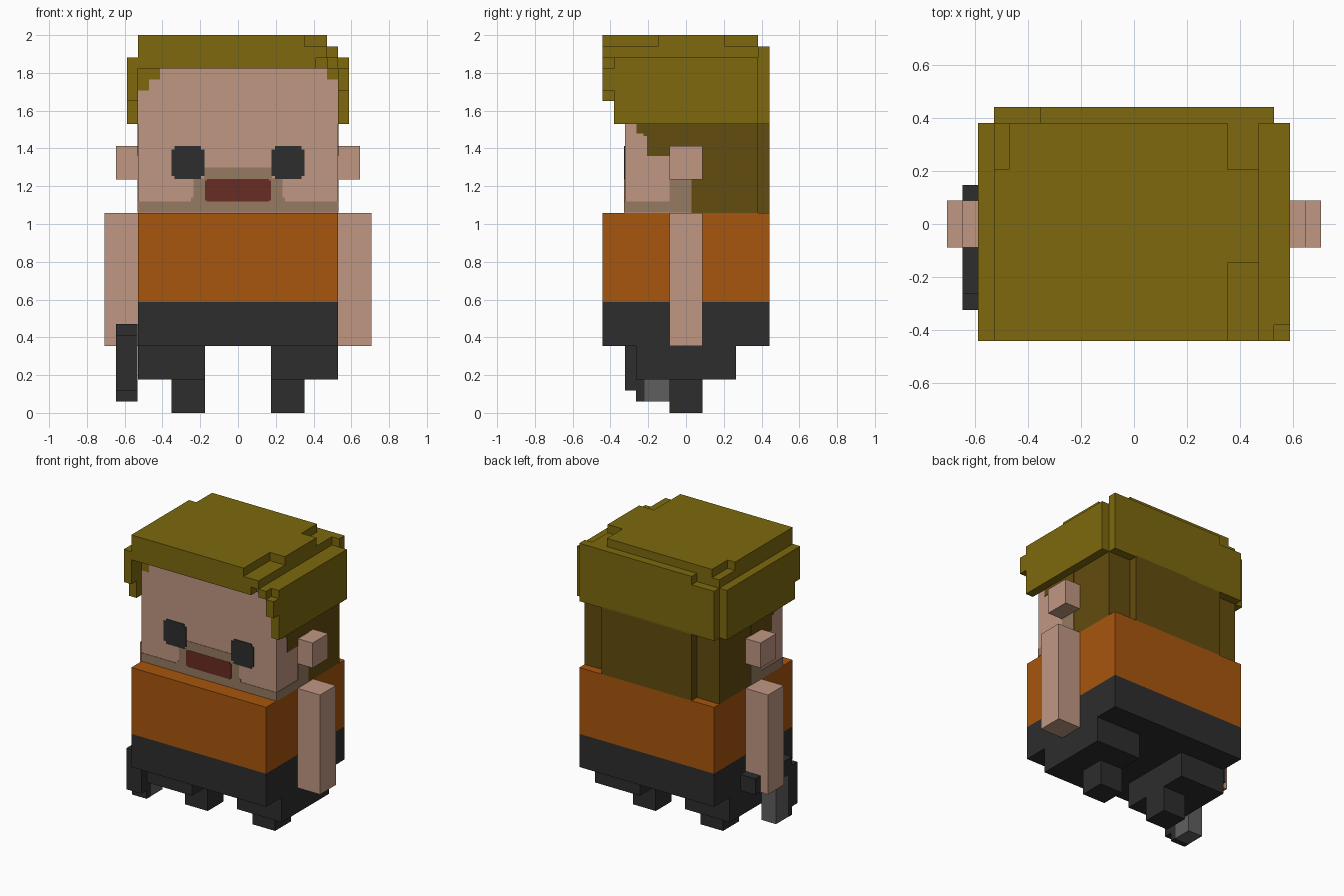
import bpy, bmesh

cube = bpy.data.objects.get("Cube")
if cube:
    bpy.data.objects.remove(cube, do_unlink=True)


def material(name, rgb):
    lin = [((c / 255 + 0.055) / 1.055) ** 2.4 if c > 10 else c / 255 / 12.92 for c in rgb]
    m = bpy.data.materials.new(name)
    m.use_nodes = True
    m.diffuse_color = (*lin, 1)
    bsdf = m.node_tree.nodes["Principled BSDF"]
    bsdf.inputs["Base Color"].default_value = (*lin, 1)
    bsdf.inputs["Roughness"].default_value = 0.9
    return m


skin = material("skin", (192, 151, 130))
olive = material("olive hair", (125, 105, 13))
dark_hair = material("shaded hair", (98, 76, 14))
orange = material("orange shirt", (168, 86, 13))
black = material("charcoal", (45, 45, 45))
stubble_mat = material("stubble", (150, 122, 97))
mouth_mat = material("mouth red", (105, 44, 35))
steel = material("grey metal", (95, 95, 95))


def boxes(name, mat, *spans):
    """One object from boxes, each given as (x0, x1, y0, y1, z0, z1)."""
    bm = bmesh.new()
    for x0, x1, y0, y1, z0, z1 in spans:
        for v in bmesh.ops.create_cube(bm, size=1)["verts"]:
            v.co = (x0 if v.co.x < 0 else x1,
                    y0 if v.co.y < 0 else y1,
                    z0 if v.co.z < 0 else z1)
    me = bpy.data.meshes.new(name)
    bm.to_mesh(me)
    bm.free()
    me.materials.append(mat)
    ob = bpy.data.objects.new(name, me)
    bpy.context.collection.objects.link(ob)
    return ob


def pair(name, mat, *spans):
    """The same boxes on the left (+x) and mirrored on the right."""
    boxes("left_" + name, mat, *spans)
    boxes("right_" + name, mat, *[(-b, -a, *rest) for a, b, *rest in spans])


def face_plate(name, mat, depth, *rects):
    """Thin plates on the face, each given as (x0, x1, z0, z1)."""
    return boxes(name, mat, *[(a, b, -0.324 - depth, -0.32, c, d) for a, b, c, d in rects])


# Legs, trousers, shirt and arms
pair("foot", black, (.176, .353, -.088, .088, 0, .176))
pair("thigh", black, (.176, .529, -.265, .265, .176, .36))
boxes("trousers", black, (-.529, .529, -.441, .441, .353, .588))
boxes("shirt", orange, (-.529, .529, -.441, .441, .588, 1.059))
pair("arm", skin, (.529, .706, -.088, .088, .353, 1.059))

# Head, with the back half covered by cropped hair
boxes("head", skin, (-.529, .529, -.324, .029, 1.059, 1.84))
boxes("back_hair", dark_hair,
      (-.529, .529, .029, .382, 1.059, 1.84),
      (-.353, .353, .382, .441, 1.059, 1.54))
pair("ear", skin, (.529, .647, -.088, .088, 1.235, 1.412))
pair("sideburn", dark_hair,
     (.525, .532, -.206, .03, 1.36, 1.54),
     (.525, .532, -.225, .03, 1.465, 1.54),
     (.525, .532, -.262, .03, 1.48, 1.54))
pair("jaw_stubble", stubble_mat,
     (.525, .532, -.327, .03, 1.06, 1.12),
     (.525, .532, -.088, .03, 1.10, 1.24))

# Painted face
face_plate("stubble", stubble_mat, .003,
           (-.529, .529, 1.06, 1.12), (-.25, .25, 1.12, 1.14),
           (-.235, .235, 1.12, 1.24), (-.18, .18, 1.235, 1.30))
face_plate("mouth", mouth_mat, .005, (-.176, .176, 1.125, 1.23), (-.165, .165, 1.118, 1.237))
for side, s in (("left", 1), ("right", -1)):
    cx = s * .265
    face_plate(side + "_eye", black, .005,
               (cx - .088, cx + .088, 1.255, 1.395),
               (cx - .07, cx + .07, 1.237, 1.412))
face_plate("hairline", olive, .004,
           (-.529, -.471, 1.706, 1.84), (-.48, -.412, 1.765, 1.84), (.471, .529, 1.765, 1.84))

# Hair cap: stepped crown, fringe, side panels and back panel
boxes("hair_crown", olive,
      (-.529, .471, -.441, .382, 1.88, 1.941),
      (-.471, .353, -.441, .382, 1.94, 2.0),
      (.35, .471, -.147, .206, 1.94, 2.0),
      (-.529, -.47, -.441, .206, 1.94, 2.0))
boxes("hair_fringe", olive,
      (-.529, .412, -.441, .382, 1.824, 1.882),
      (.41, .529, -.382, .382, 1.824, 1.882),
      (.471, .529, -.441, -.38, 1.824, 1.882))
boxes("left_side_hair", olive,
      (.529, .588, -.382, .382, 1.53, 1.882),
      (.529, .588, -.441, -.38, 1.706, 1.824))
boxes("right_side_hair", olive,
      (-.588, -.529, -.382, .382, 1.53, 1.882),
      (-.588, -.529, -.441, -.38, 1.65, 1.882))
boxes("back_hair_panel", olive,
      (-.353, .529, .38, .441, 1.53, 1.941),
      (-.529, -.35, .38, .441, 1.53, 1.882))

# Tool held in the right hand
boxes("tool_body", black,
      (-.647, -.531, -.265, .147, .356, .471),
      (-.647, -.531, -.324, -.26, .118, .412),
      (-.647, -.531, -.265, -.22, .059, .36))
boxes("tool_grip", steel, (-.645, -.533, -.222, -.088, .059, .36))
